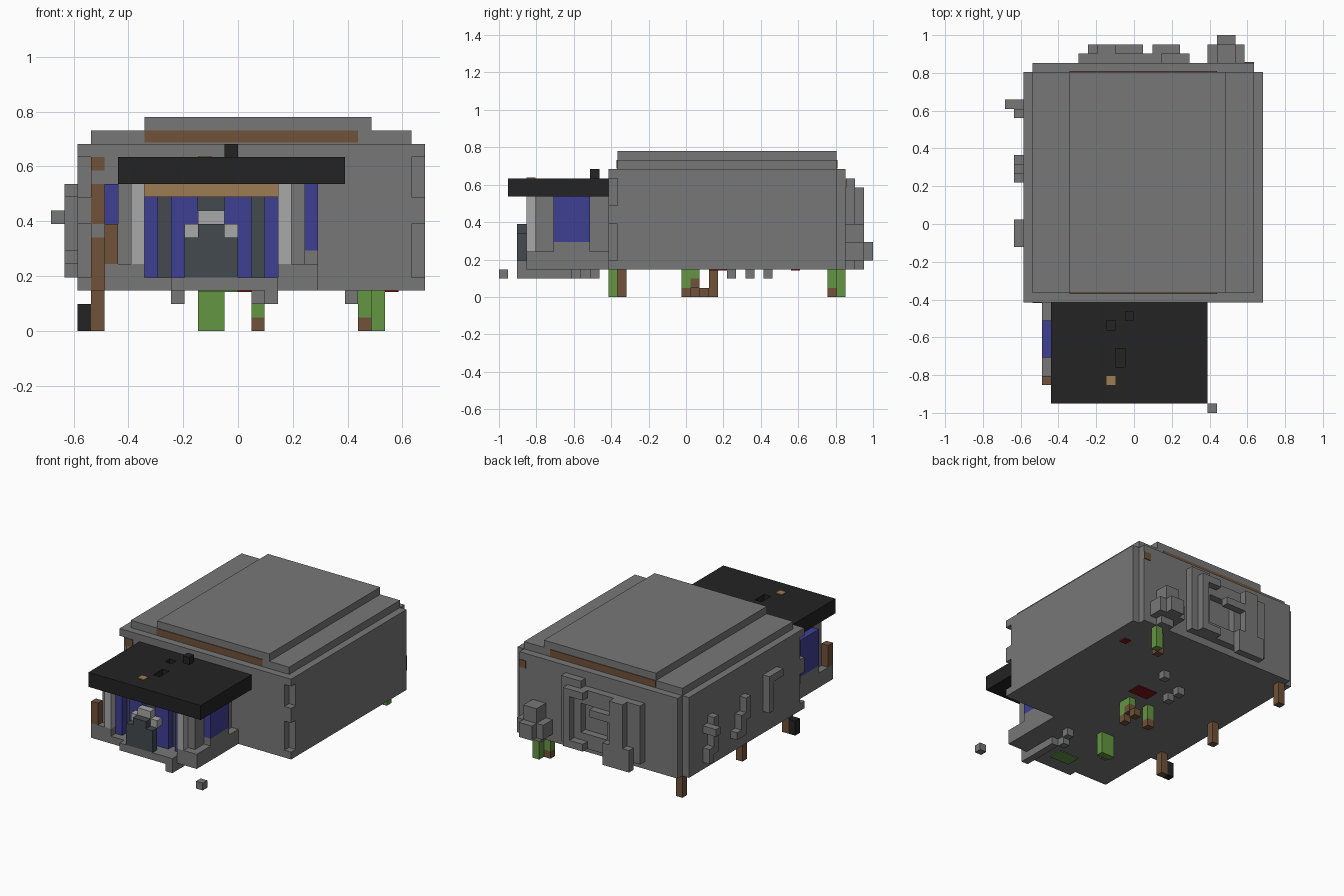
import bpy
import bmesh
from mathutils import Matrix, Vector

default = bpy.data.objects.get("Cube")
if default:
    bpy.data.objects.remove(default, do_unlink=True)

UNIT = 2 / 41                       # edge of one building block
ORIGIN = Vector((14, 20.5, 0))      # block grid origin
THIN = 0.1                          # thickness of painted plates, in blocks


def linear(v):
    v /= 255
    return v / 12.92 if v <= 0.04045 else ((v + 0.055) / 1.055) ** 2.4


def material(name, *rgb):
    mat = bpy.data.materials.new(name)
    mat.use_nodes = True
    colour = [linear(v) for v in rgb] + [1]
    mat.diffuse_color = colour
    shader = next(n for n in mat.node_tree.nodes if n.type == 'BSDF_PRINCIPLED')
    shader.inputs["Base Color"].default_value = colour
    shader.inputs["Roughness"].default_value = 0.9
    return mat


stone = material("stone grey", 119, 119, 119)
pale = material("pale grey", 168, 168, 168)
slate = material("dark slate", 68, 74, 78)
black = material("roof black", 35, 35, 35)
blue = material("curtain blue", 62, 62, 148)
wood = material("wood brown", 112, 82, 58)
tan = material("plank tan", 156, 124, 82)
green = material("leaf green", 100, 150, 66)
red = material("dark red", 125, 25, 25)


def box(name, mat, x, y, z):
    """Block spanning the given ranges of the building grid."""
    low, high = (Vector(p) - ORIGIN for p in zip(x, y, z))
    size = (high - low) * UNIT
    bm = bmesh.new()
    bmesh.ops.create_cube(bm, size=1, matrix=Matrix.Diagonal(size.to_4d()))
    mesh = bpy.data.meshes.new(name)
    bm.to_mesh(mesh)
    bm.free()
    mesh.materials.append(mat)
    obj = bpy.data.objects.new(name, mesh)
    obj.location = (low + high) * UNIT / 2
    bpy.context.collection.objects.link(obj)
    return obj


def cube(name, mat, x, y, z, height=1):
    return box(name, mat, (x, x + 1), (y, y + 1), (z, z + height))


def pair(name, mat, x, y, z):
    """The same block on both sides of the porch, mirrored about its middle."""
    box("right_" + name, mat, x, y, z)
    box("left_" + name, mat, (24 - x[1], 24 - x[0]), y, z)


# Main hall
box("hall", stone, x=(2, 28), y=(13, 37), z=(3, 14))
box("front_wall", stone, x=(3, 27), y=(12, 13), z=(3, 14))
box("back_wall", stone, x=(3, 27), y=(37, 38), z=(3, 14))
box("lower_roof", stone, x=(3, 27), y=(13, 37), z=(14, 15))
box("upper_roof", stone, x=(7, 24), y=(13, 37), z=(15, 16))

# Toothed front corners
for side, x in (("right", 2), ("left", 27)):
    for z, height in ((3, 1), (8, 2), (13, 1)):
        cube(side + "_corner_stone", stone, x, 12, z, height)

# Timber showing in the walls
box("front_roof_beam", wood, x=(7, 23), y=(13 - THIN, 13), z=(14.1, 15))
box("back_roof_beam", wood, x=(7, 23), y=(37, 37 + THIN), z=(14.1, 15))
for z in ((3, 7), (8, 11), (12, 13)):
    box("front_timber", wood, x=(3, 4), y=(12 - THIN, 12), z=z)
box("back_timber", wood, x=(26, 27), y=(38, 38 + THIN), z=(12, 13))

# Reliefs on the right wall
box("hook_bar", stone, x=(1, 2), y=(18, 21), z=(10, 11))
box("hook_stem", stone, x=(1, 2), y=(20, 21), z=(6, 10))
box("step_top", stone, x=(1, 2), y=(25, 26), z=(7, 10))
box("step_middle", stone, x=(1, 2), y=(26, 27), z=(5, 8))
box("step_bottom", stone, x=(1, 2), y=(27, 28), z=(5, 6))
box("bracket_stem", stone, x=(1, 2), y=(32, 33), z=(5, 10))
box("bracket_foot", stone, x=(1, 2), y=(33, 34), z=(4, 6))
box("bracket_top", stone, x=(1, 2), y=(33, 34), z=(8, 9))
cube("bracket_knob", stone, 0, 33, 8)

# Reliefs on the back wall
box("frame_post", stone, x=(17, 20), y=(38, 39), z=(4, 13))
box("frame_post_face", stone, x=(18, 19), y=(39, 40), z=(4, 12))
box("frame_post_top", stone, x=(16, 18), y=(39, 40), z=(11, 12))
box("frame_post_foot", stone, x=(16, 18), y=(39, 40), z=(4, 5))
box("frame_sill", stone, x=(12, 17), y=(38, 39), z=(4, 6))
box("frame_lintel", stone, x=(12, 17), y=(38, 39), z=(10, 12))
box("pillar_back", stone, x=(8, 13), y=(38, 39), z=(4, 12))
box("pillar_face", stone, x=(10, 12), y=(39, 40), z=(3, 12))
box("pillar_side", stone, x=(9, 13), y=(39, 40), z=(3, 6))
box("pillar_arm", stone, x=(12, 15), y=(39, 40), z=(9, 10))
box("cluster_body", stone, x=(22, 26), y=(38, 40), z=(4, 6))
box("cluster_top", stone, x=(23, 25), y=(38, 40), z=(6, 8))
box("cluster_foot", stone, x=(23, 25), y=(38, 39), z=(3, 4))
box("cluster_knob", stone, x=(23, 25), y=(40, 41), z=(4, 6))

# Porch floor and walls
box("porch_floor", stone, x=(4, 20), y=(3, 12), z=(3, 4))
box("porch_step", stone, x=(9, 17), y=(2, 3), z=(3, 4))
pair("wall_base", stone, x=(4, 7), y=(3, 12), z=(4, 5))
pair("porch_wall", stone, x=(5, 6), y=(4, 12), z=(5, 11))
pair("window_sill", stone, x=(4, 5), y=(6, 10), z=(5, 6))
pair("window", blue, x=(4, 5), y=(6, 10), z=(6, 11))
pair("front_post", pale, x=(6, 7), y=(3, 4), z=(5, 11))
box("porch_timber", wood, x=(4, 5), y=(3, 4), z=(5, 8))

# Porch front with curtains and doorway
box("porch_back_panel", slate, x=(7, 17), y=(5, 6), z=(4, 10))
box("porch_header", tan, x=(7, 17), y=(3.5, 6), z=(10, 11))
pair("outer_curtain", blue, x=(7, 8), y=(4, 5), z=(4, 10))
pair("inner_curtain", blue, x=(9, 11), y=(4, 5), z=(4, 10))
pair("arch_shoulder", pale, x=(10, 11), y=(3, 4), z=(7, 8))
box("arch_top", pale, x=(11, 13), y=(3, 4), z=(8, 9))
box("door_block", slate, x=(10, 14), y=(2, 3), z=(4, 7))
box("door_block_top", slate, x=(11, 13), y=(2, 3), z=(7, 8))

# Canopy with sunken pits
canopy = box("canopy", black, x=(5, 22), y=(1, 12), z=(11, 13))
for x, y in (((11, 12), (9, 10)), ((12, 13), (5, 7))):
    cutter = box("pit_cutter", black, x, y, z=(12, 14))
    cutter.hide_render = True
    cutter.hide_set(True)
    cutter.display_type = 'WIRE'
    cut = canopy.modifiers.new("pit", 'BOOLEAN')
    cut.operation = 'DIFFERENCE'
    cut.solver = 'EXACT'
    cut.object = cutter
# Bake the pits, then drop the cutters
bpy.context.view_layer.update()
baked = bpy.data.meshes.new_from_object(
    canopy.evaluated_get(bpy.context.evaluated_depsgraph_get()))
canopy.modifiers.clear()
canopy.data = baked
for obj in [o for o in bpy.data.objects if o.name.startswith("pit_cutter")]:
    bpy.data.objects.remove(obj, do_unlink=True)
cube("canopy_stub", black, 13, 10, 13)
box("canopy_plank", tan, x=(11, 12), y=(3, 4), z=(13, 13 + THIN))

# Legs along the right side
for y in (13, 23, 36):
    cube("wooden_leg", wood, 3, y, 0, height=3)
cube("dark_footing", black, 2, 13, 0, height=2)

# Green growths and roots under the floor
box("front_growth", green, x=(11, 13), y=(12, 13), z=(0, 3))
cube("middle_growth", green, 15, 20, 1, height=2)
cube("middle_root", wood, 15, 20, 0)
cube("side_growth", green, 15, 21, 2)
cube("side_root", wood, 15, 21, 1)
cube("low_root", wood, 15, 22, 0)
cube("inner_growth", green, 12, 21, 1, height=2)
cube("inner_root", wood, 12, 21, 0)
cube("back_growth", green, 24, 37, 0, height=3)
cube("back_growth_side", green, 23, 36, 1, height=2)
cube("back_root", wood, 23, 36, 0)

# Loose stones below the floor
for x, y in ((16, 29), (12, 27), (12, 25), (9, 9), (15, 8), (16, 10)):
    cube("hanging_stone", stone, x, y, 2)
box("porch_joist", stone, x=(16, 17), y=(2, 8), z=(2, 3))
cube("fallen_stone", stone, 22, 0, 2)

# Painted patches on the underside
under = (3 - THIN, 3)
box("red_patch", red, x=(14, 17), y=(23, 25), z=under)
box("small_red_patch", red, x=(25, 26), y=(32, 33), z=under)
box("green_patch", green, x=(11, 14), y=(4, 6), z=under)
